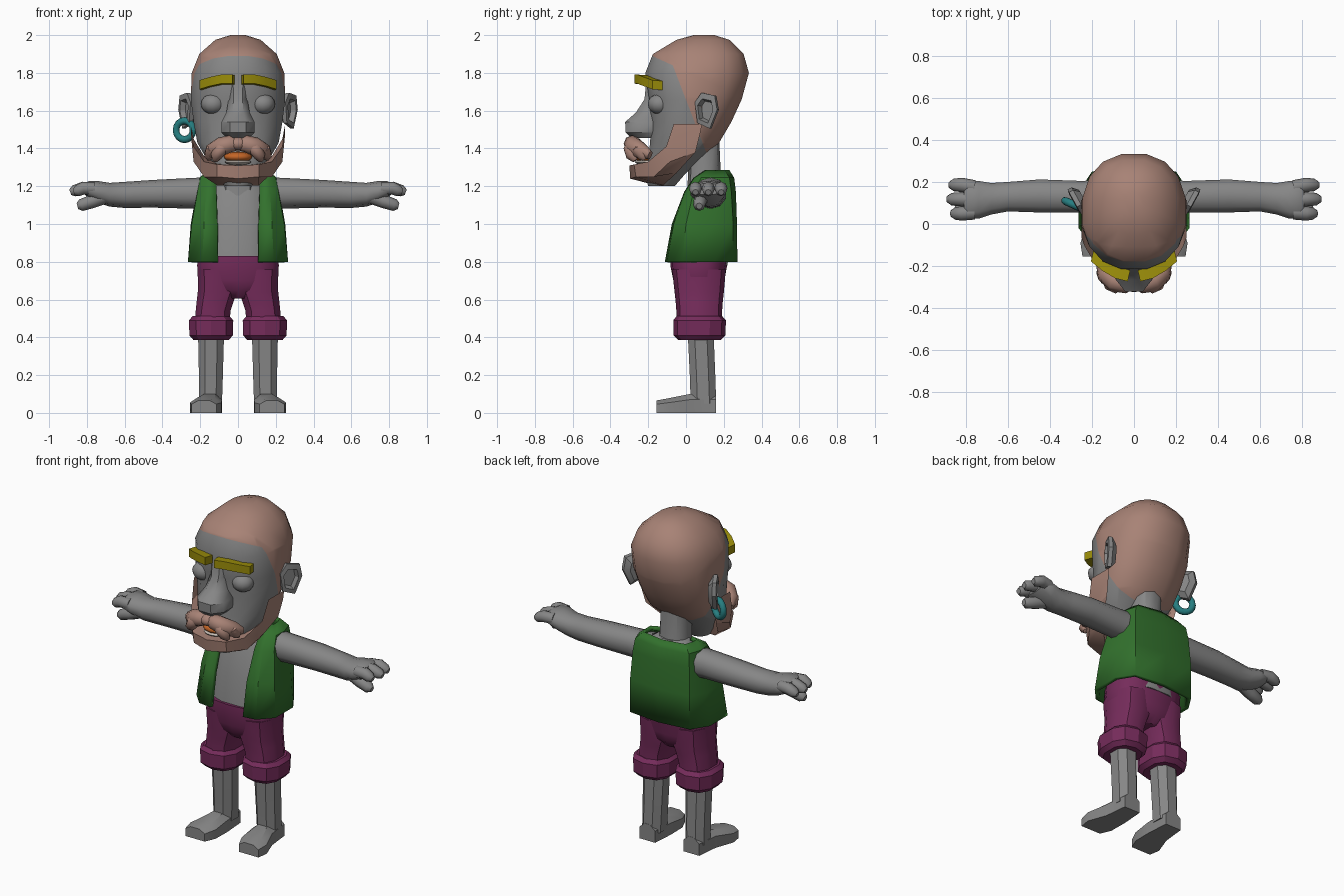
import bpy, bmesh, math
from mathutils import Vector, Matrix

if "Cube" in bpy.data.objects:
    bpy.data.objects.remove(bpy.data.objects["Cube"])


def material(name, rgb):
    m = bpy.data.materials.new(name)
    m.diffuse_color = (*rgb, 1)
    m.use_nodes = True
    m.node_tree.nodes["Principled BSDF"].inputs["Base Color"].default_value = m.diffuse_color
    return m


SKIN = material("grey skin", (0.24, 0.24, 0.24))
HAIR = material("dusty pink hair", (0.39, 0.225, 0.18))
GREEN = material("green cloth", (0.032, 0.165, 0.026))
PURPLE = material("purple cloth", (0.18, 0.025, 0.105))
YELLOW = material("yellow brow", (0.33, 0.27, 0.003))
TEAL = material("teal metal", (0.02, 0.21, 0.22))
ORANGE = material("orange mouth", (0.55, 0.13, 0.02))
CREAM = material("pale teeth", (0.55, 0.5, 0.45))


def finish(name, bm, mats, angle=40):
    bmesh.ops.recalc_face_normals(bm, faces=bm.faces)
    me = bpy.data.meshes.new(name)
    bm.to_mesh(me)
    bm.free()
    for m in mats:
        me.materials.append(m)
    ob = bpy.data.objects.new(name, me)
    bpy.context.collection.objects.link(ob)
    bpy.ops.object.select_all(action='DESELECT')
    ob.select_set(True)
    bpy.context.view_layer.objects.active = ob
    bpy.ops.object.shade_smooth_by_angle(angle=math.radians(angle))
    return ob


def skin_rings(rings, s=1, closed=True):
    """Join rings of points with faces; s = -1 mirrors in x."""
    bm = bmesh.new()
    rows = [[bm.verts.new((p[0] * s, p[1], p[2])) for p in r] for r in rings]
    n = len(rows[0])
    for a, b in zip(rows, rows[1:]):
        for i in range(n if closed else n - 1):
            j = (i + 1) % n
            bm.faces.new((a[i], a[j], b[j], b[i]))
    if closed:
        bm.faces.new(rows[0])
        bm.faces.new(rows[-1])
    return bm


def oval(axis, pos, u, v, n=10, power=0.85):
    """Rounded ring across an axis, filling the ranges u and v."""
    k = math.cos(math.pi / n) ** power
    pts = []
    for i in range(n):
        t = 2 * math.pi * (i + 0.5) / n
        c, d = math.cos(t), math.sin(t)
        c = math.copysign(abs(c) ** power, c) / k
        d = math.copysign(abs(d) ** power, d) / k
        a = (u[0] + u[1]) / 2 + c * (u[1] - u[0]) / 2
        b = (v[0] + v[1]) / 2 + d * (v[1] - v[0]) / 2
        pts.append({'x': (pos, a, b), 'y': (a, pos, b), 'z': (a, b, pos)}[axis])
    return pts


def loft(name, axis, rows, mat, s=1, n=10, power=0.85, angle=40):
    rings = [oval(axis, p, (u0, u1), (v0, v1), n, power) for p, u0, u1, v0, v1 in rows]
    return finish(name, skin_rings(rings, s), [mat], angle)


def tube(name, path, mat, s=1, n=8):
    """Tapered tube along points (x, y, z, radius)."""
    pts = [Vector(p[:3]) for p in path]
    rings = []
    for i, p in enumerate(pts):
        d = pts[min(i + 1, len(pts) - 1)] - pts[max(i - 1, 0)]
        q = d.to_track_quat('Z', 'Y')
        r = path[i][3]
        rings.append([p + q @ Vector((r * math.cos(2 * math.pi * k / n),
                                      r * math.sin(2 * math.pi * k / n), 0)) for k in range(n)])
    return finish(name, skin_rings(rings, s), [mat], 50)


def ball(name, loc, size, mat):
    bm = bmesh.new()
    bmesh.ops.create_uvsphere(bm, u_segments=12, v_segments=8, radius=1,
                              matrix=Matrix.Translation(loc) @ Matrix.Diagonal((*size, 1)))
    return finish(name, bm, [mat], 60)


# Head, cut along the hairline; hair lies above or behind the cuts
skull = [(1.20, .07, -.2, -.06), (1.27, .12, -.22, 0), (1.35, .17, -.2, .09),
         (1.43, .215, -.19, .175), (1.54, .235, -.185, .24), (1.66, .25, -.195, .295),
         (1.80, .245, -.215, .333), (1.90, .205, -.175, .305), (1.975, .12, -.05, .23),
         (2.0, .04, .04, .15)]
bm = skin_rings([oval('z', z, (-w, w), (f, b), 16, 0.88) for z, w, f, b in skull])
cuts = [(Vector((0, -.07, 1.84)), Vector((0, .05, .11))), (Vector((0, -.07, 1.84)), Vector((0, .26, .1)))]
for co, no in cuts:
    bmesh.ops.bisect_plane(bm, geom=bm.verts[:] + bm.edges[:] + bm.faces[:], plane_co=co, plane_no=no)
for f in bm.faces:
    c = f.calc_center_median()
    f.material_index = int(any((c - co).dot(no) > 0 for co, no in cuts))
finish("head", bm, [SKIN, HAIR])

loft("nose", 'z', [(1.455, -.06, .06, -.29, -.1), (1.485, -.088, .088, -.32, -.1),
                   (1.54, -.088, .088, -.322, -.1), (1.59, -.062, .062, -.265, -.1),
                   (1.66, -.05, .05, -.22, -.1), (1.76, -.055, .055, -.21, -.1)], SKIN, n=8)
loft("neck", 'z', [(1.15, -.1, .1, .01, .2), (1.28, -.085, .085, .015, .18),
                   (1.5, -.08, .08, .01, .17)], SKIN)

# Beard: one jaw strap from sideburn to sideburn, quads in the yz plane
strap = [(0, -.30, 1.31, -.295, 1.24, -.14, 1.20, -.1, 1.31),
         (.11, -.275, 1.315, -.265, 1.25, -.12, 1.205, -.08, 1.32),
         (.18, -.2, 1.33, -.17, 1.25, -.05, 1.27, -.03, 1.36),
         (.235, -.105, 1.41, -.085, 1.33, .05, 1.38, .04, 1.45),
         (.25, -.065, 1.53, -.06, 1.48, .075, 1.48, .085, 1.53)]
half = [[(r[0], r[i], r[i + 1]) for i in (1, 3, 5, 7)] for r in strap]
other = [[(-x, y, z) for x, y, z in r] for r in half[:0:-1]]
finish("beard", skin_rings(other + half), [HAIR], 30)

# Mouth under the moustache
ball("mouth", (0, -.215, 1.355), (.075, .06, .028), ORANGE)
ball("lower_teeth", (0, -.215, 1.328), (.07, .055, .016), CREAM)
ball("moustache_middle", (0, -.28, 1.425), (.05, .045, .035), HAIR)

ear_shape = [(-.06, .05), (-.02, .1), (.06, .085), (.075, .01), (.03, -.09), (-.045, -.06)]
brow_path = [(.03, -.255, 1.765), (.09, -.24, 1.765), (.15, -.205, 1.752), (.205, -.16, 1.735)]
for s, side in ((1, "left"), (-1, "right")):
    # Moustache lobes
    tube("moustache_" + side, [(.0, -.27, 1.42, .03), (.04, -.285, 1.425, .045), (.09, -.275, 1.41, .05),
                               (.135, -.235, 1.385, .045), (.16, -.19, 1.365, .022)], HAIR, s)
    tube("moustache_curl_" + side, [(.06, -.28, 1.43, .02), (.09, -.295, 1.4, .036),
                                    (.115, -.285, 1.36, .032), (.12, -.27, 1.335, .014)], HAIR, s)
    tube("moustache_tip_" + side, [(.11, -.25, 1.42, .02), (.14, -.25, 1.39, .035),
                                   (.155, -.23, 1.355, .025), (.155, -.22, 1.34, .01)], HAIR, s)
    ball("eye_" + side, (s * .132, -.14, 1.635), (.064, .062, .055), SKIN)
    # Eyebrow bar bending round the forehead
    rings = []
    for x, y, z in brow_path:
        rings.append([(x - dx, y + dy, z + dz) for dx, dy, dz in
                      ((0, -.018, -.022), (0, -.018, .026), (.012, .035, .022), (.012, .035, -.026))])
    finish("eyebrow_" + side, skin_rings(rings, s), [YELLOW], 30)
    # Ear: flared six-sided dish
    out, along, mid = Vector((.87, -.5, 0)), Vector((.48, .87, 0)), Vector((.27, .105, 1.595))
    rings = [[mid + along * (u * k) + out * h + Vector((0, 0, v * k)) for u, v in ear_shape]
             for k, h in ((.6, -.035), (.98, -.01), (1, .012), (.68, .016), (.55, -.012))]
    finish("ear_" + side, skin_rings(rings, s), [SKIN], 30)

    # Arm, palm, fingers and thumb
    loft("arm_" + side, 'x', [(.13, .05, .21, 1.08, 1.245), (.25, .055, .205, 1.085, 1.24),
                              (.45, .055, .212, 1.09, 1.23), (.6, .06, .2, 1.088, 1.22),
                              (.68, .045, .195, 1.095, 1.215), (.74, .025, .205, 1.115, 1.225),
                              (.79, .025, .205, 1.14, 1.225), (.81, .04, .19, 1.155, 1.215)],
         SKIN, s, 10, 0.9, 50)
    for k, (y0, y1, tip) in enumerate(((.055, .05, .87), (.115, .118, .888), (.175, .186, .878))):
        tube(f"finger_{k + 1}_{side}", [(.76, y0, 1.187, .034), (.82, y1, 1.19, .034),
                                        (tip - .02, y1, 1.175, .03), (tip, y1, 1.168, .016)], SKIN, s)
    tube("thumb_" + side, [(.71, .085, 1.145, .04), (.77, .075, 1.12, .036), (.83, .07, 1.1, .032),
                           (.85, .07, 1.095, .017)], SKIN, s)

    # Trouser leg with turned-up cuff
    loft("trouser_leg_" + side, 'z', [(.76, .01, .213, -.068, .205), (.64, .005, .213, -.055, .195),
                                      (.595, .022, .218, -.05, .19), (.54, .04, .224, -.046, .186),
                                      (.45, .045, .232, -.045, .185)], PURPLE, s, 10, 0.85)
    loft("cuff_" + side, 'z', [(.385, .05, .235, -.035, .18), (.41, .027, .257, -.06, .203),
                               (.49, .025, .26, -.062, .206), (.512, .045, .24, -.045, .187)],
         PURPLE, s, 10, 0.8, 30)
    # Shin and foot
    loft("shin_" + side, 'z', [(.05, .085, .207, .025, .16), (.2, .08, .207, .02, .155),
                               (.45, .073, .212, .008, .145)], SKIN, s, 8)
    rings = []
    for y, x0, x1, top in ((.16, .095, .2, .1), (.02, .085, .215, .1),
                           (-.09, .087, .255, .078), (-.155, .115, .245, .066)):
        rings.append([(x0, y, 0), (x1, y, 0), (x1, y, top * .7), (x1 - .035, y, top),
                      (x0 + .035, y, top), (x0, y, top * .7)])
    finish("foot_" + side, skin_rings(rings, s), [SKIN], 35)

# Earring on one ear
ring_center = Vector((-.283, .09, 1.497))
rings = []
for i in range(17):
    a = math.tau * i / 16
    radial = Vector((math.cos(a) * .9, math.cos(a) * -.4, math.sin(a)))
    axis = Vector((.4, .9, 0))
    rings.append([ring_center + radial * (.05 + .019 * math.cos(b)) + axis * (.019 * math.sin(b))
                  for b in (math.tau * k / 8 for k in range(8))])
finish("earring", skin_rings(rings), [TEAL], 60)

# Torso and hips
loft("torso", 'z', [(.78, -.2, .2, -.07, .22), (1.0, -.195, .195, -.045, .235),
                    (1.17, -.165, .165, .015, .23), (1.25, -.12, .12, .05, .21),
                    (1.27, -.09, .09, .06, .19)], SKIN, n=12)
loft("hips", 'z', [(.605, -.05, .05, -.01, .15), (.65, -.19, .19, -.05, .19), (.7, -.212, .212, -.064, .2),
                   (.78, -.216, .216, -.08, .215), (.83, -.213, .213, -.08, .225)], PURPLE, n=14, power=.75)

# Open waistcoat: half outline per level, mirrored round the back
levels = [(.8, [(.11, -.112), (.19, -.1), (.265, -.02), (.265, .15), (.2, .25), (0, .272)]),
          (1.0, [(.11, -.075), (.18, -.065), (.245, 0), (.25, .15), (.2, .25), (0, .27)]),
          (1.17, [(.115, -.01), (.17, -.005), (.215, .04), (.22, .15), (.19, .24), (0, .264)]),
          (1.245, [(.115, .04), (.165, .045), (.2, .08), (.205, .15), (.18, .23), (0, .255)]),
          (1.285, [(.108, .1), (.13, .105), (.155, .12), (.155, .16), (.14, .205), (0, .23)])]
rings = [[(x, y, z) for x, y in h] + [(-x, y, z) for x, y in h[-2::-1]] for z, h in levels]
vest = finish("waistcoat", skin_rings(rings, closed=False), [GREEN], 35)
# Make the thickness grow inward
if vest.data.polygons[0].normal.y > 0:
    vest.data.flip_normals()
thick = vest.modifiers.new("thickness", 'SOLIDIFY')
thick.thickness = 0.025
thick.offset = -1
